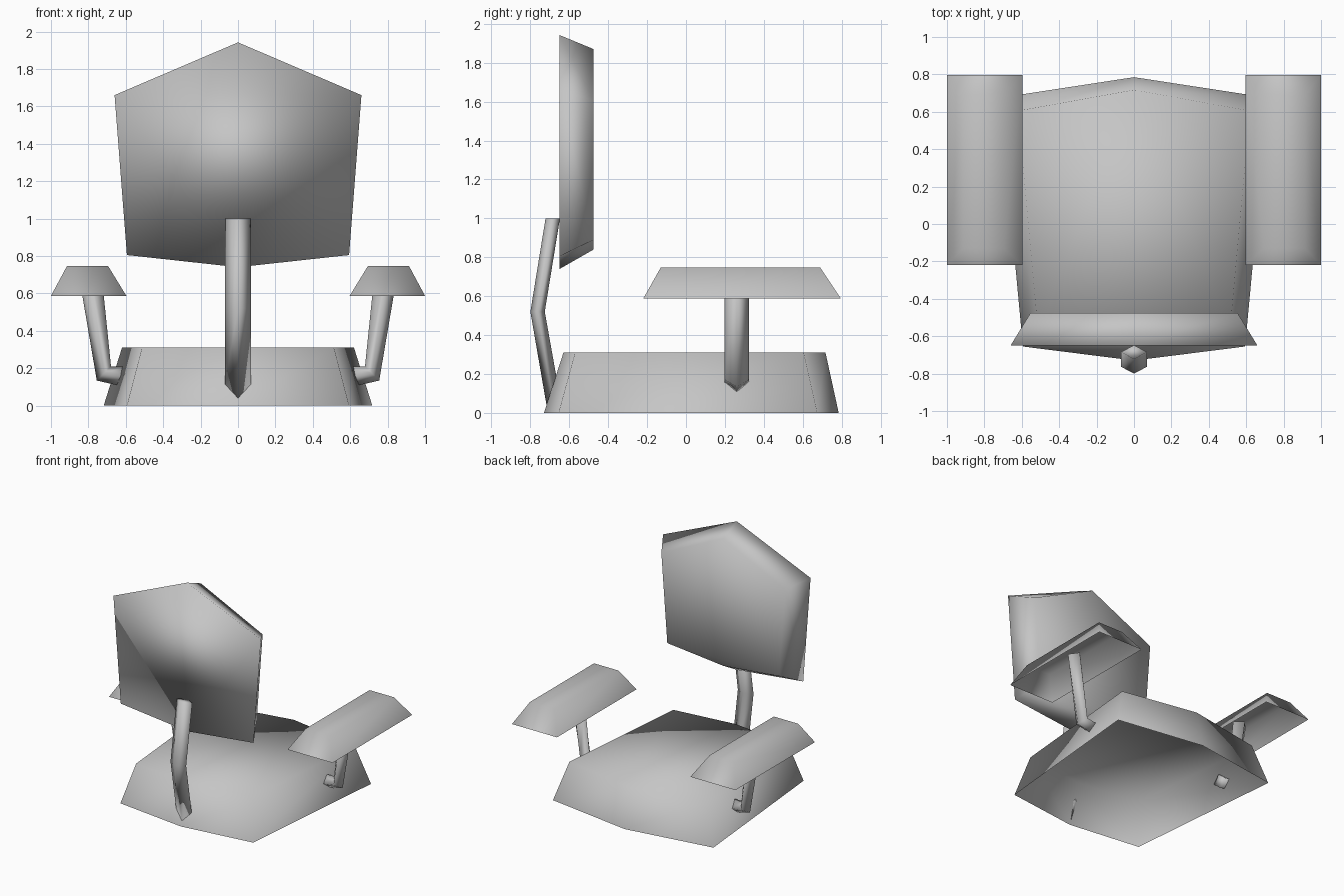
import bpy
from mathutils import Vector

cube = bpy.data.objects.get("Cube")
if cube:
    bpy.data.objects.remove(cube, do_unlink=True)

COLOUR = (0.56, 0.56, 0.56, 1)
grey = bpy.data.materials.new("plain grey")
grey.use_nodes = True
grey.diffuse_color = COLOUR
grey.node_tree.nodes["Principled BSDF"].inputs["Base Color"].default_value = COLOUR


def add_part(name, verts, faces, mirror=False):
    mesh = bpy.data.meshes.new(name)
    mesh.from_pydata(verts, [], faces)
    mesh.materials.append(grey)
    for poly in mesh.polygons:
        poly.use_smooth = True
    obj = bpy.data.objects.new(name, mesh)
    bpy.context.collection.objects.link(obj)
    if mirror:
        obj.modifiers.new("other side", 'MIRROR')
    return obj


def bridge(start_a, start_b, n):
    return [(start_a + i, start_a + (i + 1) % n, start_b + (i + 1) % n, start_b + i)
            for i in range(n)]


def cushion(name, rim, cap, closed=False, mirror=False):
    """Sloping walls from a wide rim to a smaller cap; the rim side may be closed."""
    n = len(rim)
    faces = bridge(0, n, n) + [tuple(range(n, 2 * n))]
    if closed:
        faces.append(tuple(reversed(range(n))))
    return add_part(name, rim + cap, faces, mirror)


def six_sided(low_tip, low_w, low, high_w, high, high_tip):
    """Symmetric outline with a shallow point at both ends."""
    return [(0, low_tip), (low_w, low), (high_w, high),
            (0, high_tip), (-high_w, high), (-low_w, low)]


def rectangle(x0, x1, y0, y1, z):
    return [(x0, y0, z), (x1, y0, z), (x1, y1, z), (x0, y1, z)]


def tube(name, path, across, halves, mirror=False):
    """Diamond-section bar along a bent path, with a half-depth vector per point."""
    across = Vector(across)
    verts = []
    for p, half in zip(path, halves):
        p, half = Vector(p), Vector(half)
        verts += [p + across, p + half, p - across, p - half]
    last = 4 * len(path) - 4
    faces = [(3, 2, 1, 0), tuple(range(last, last + 4))]
    for start in range(0, last, 4):
        faces += bridge(start, start + 4, 4)
    add_part(name, verts, faces, mirror)


# Seat, open underneath
seat_rim = six_sided(-0.73, 0.594, -0.655, 0.718, 0.675, 0.785)
seat_cap = six_sided(-0.63, 0.513, -0.57, 0.62, 0.605, 0.717)
cushion("seat", [(u, v, 0) for u, v in seat_rim], [(u, v, 0.31) for u, v in seat_cap])

# Backrest, a closed pad
back_rim = six_sided(0.74, 0.594, 0.805, 0.66, 1.66, 1.942)
back_cap = six_sided(0.84, 0.50, 0.89, 0.553, 1.605, 1.87)
cushion("backrest", [(-u, -0.65, v) for u, v in back_rim],
        [(-u, -0.475, v) for u, v in back_cap], closed=True)

# Armrests, open underneath, shaded mostly by their large faces
armrests = cushion("armrests", rectangle(0.597, 1.0, -0.22, 0.797, 0.587),
                   rectangle(0.695, 0.914, -0.13, 0.69, 0.747), mirror=True)
armrests.modifiers.new("even shading", 'WEIGHTED_NORMAL')

# Bent supports; the back one ends flush with the sloping seat wall
tube("backrest_post", [(0, -0.685, 1.0), (0, -0.763, 0.52), (0, -0.692, 0.115)],
     (0.07, 0, 0), [(0, -0.037, 0), (0, -0.037, 0), (0, -0.025, -0.075)])
tube("armrest_posts", [(0.79, 0.26, 0.70), (0.717, 0.26, 0.172), (0.60, 0.26, 0.155)],
     (0, 0.063, 0), [(0.06, 0, -0.008), (0.038, 0, -0.038), (0.008, 0, -0.055)],
     mirror=True)
